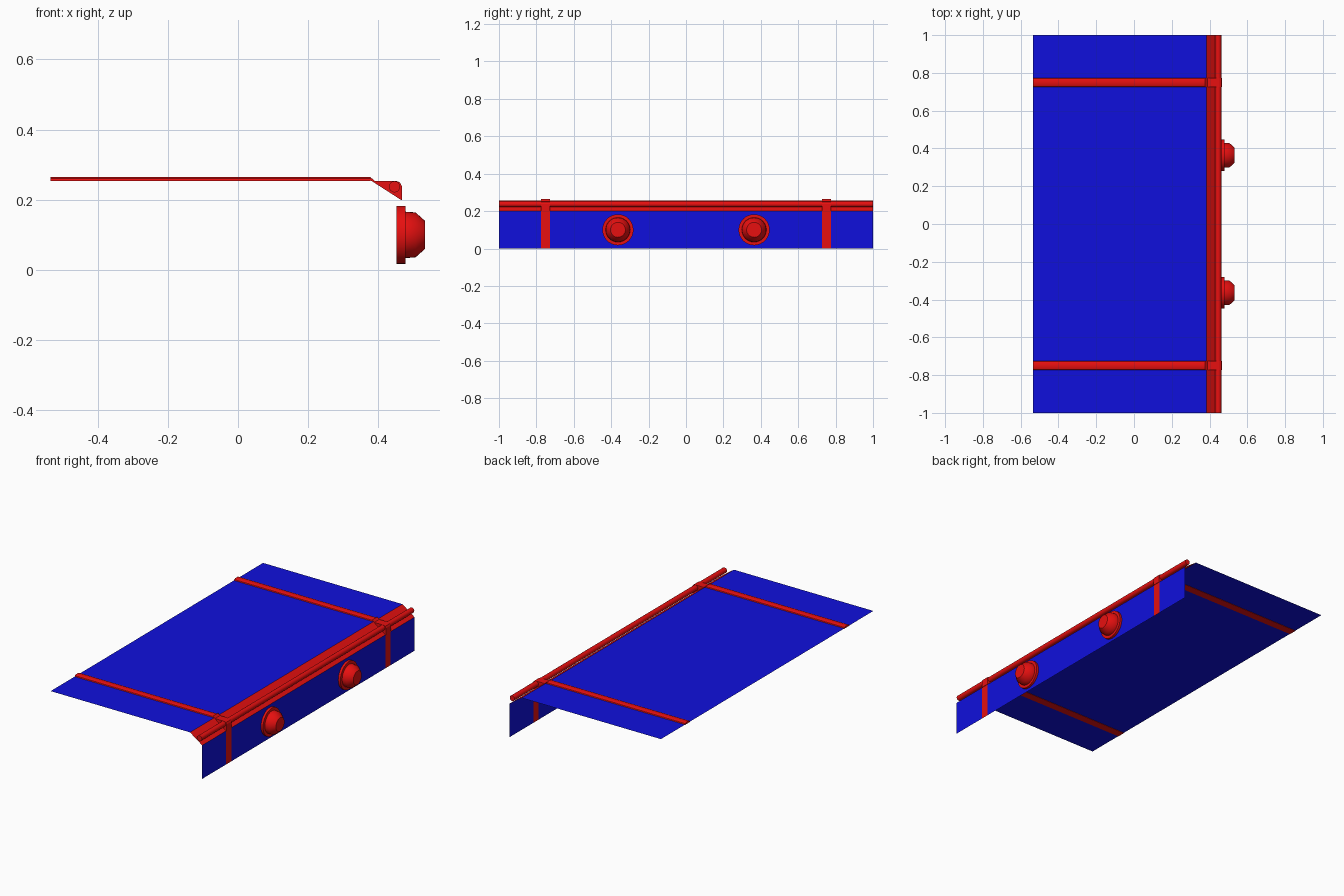
import bpy, bmesh
from math import cos, sin, pi
from mathutils import Matrix

if "Cube" in bpy.data.objects:
    bpy.data.objects.remove(bpy.data.objects["Cube"])


def material(name, color):
    m = bpy.data.materials.new(name)
    m.diffuse_color = color
    m.use_nodes = True
    m.node_tree.nodes["Principled BSDF"].inputs["Base Color"].default_value = m.diffuse_color
    return m


BLUE = material("blue_paint", (0.005, 0.005, 0.72, 1))
RED = material("red_paint", (0.8, 0.005, 0.005, 1))


def finish(name, bm, mat, smooth=False):
    bmesh.ops.recalc_face_normals(bm, faces=bm.faces)
    me = bpy.data.meshes.new(name)
    bm.to_mesh(me)
    bm.free()
    me.materials.append(mat)
    ob = bpy.data.objects.new(name, me)
    bpy.context.collection.objects.link(ob)
    if smooth:
        bpy.context.view_layer.objects.active = ob
        ob.select_set(True)
        bpy.ops.object.shade_smooth_by_angle(angle=0.7)
        ob.select_set(False)
    return ob


def sheet(name, corners, mat):
    bm = bmesh.new()
    bm.faces.new([bm.verts.new(c) for c in corners])
    return finish(name, bm, mat)


def extrude(name, section, offset, mat, smooth=False):
    """Closed 3D outline swept along an offset vector."""
    bm = bmesh.new()
    face = bm.faces.new([bm.verts.new(p) for p in section])
    geo = bmesh.ops.extrude_face_region(bm, geom=[face], use_keep_orig=True)["geom"]
    bmesh.ops.translate(bm, vec=offset, verts=[g for g in geo if isinstance(g, bmesh.types.BMVert)])
    return finish(name, bm, mat, smooth)


X0, X1, XF = -0.535, 0.384, 0.464     # rear edge, top edge, front panel
ZT, ZE = 0.256, 0.2                   # top panel height, front panel top
SY, HW = 0.75, 0.024                  # strap position and half width

# Blue panels, divided by the red straps
for i, (a, b) in enumerate([(-1, -SY - HW), (-SY + HW, SY - HW), (SY + HW, 1)]):
    sheet(f"top_panel_{i}", [(X0, a, ZT), (X1, a, ZT), (X1, b, ZT), (X0, b, ZT)], BLUE)
    sheet(f"front_panel_{i}", [(XF, a, 0), (XF, b, 0), (XF, b, ZE), (XF, a, ZE)], BLUE)

# Sloping edge trim with a round bead on it
sheet("edge_trim", [(X1, -1, ZT), (XF, -1, ZE), (XF, 1, ZE), (X1, 1, ZT)], RED)
bead = [(0.446 + 0.016 * cos(i * pi / 8), -1, 0.237 + 0.016 * sin(i * pi / 8)) for i in range(16)]
extrude("edge_bead", bead, (0, 2, 0), RED, True)

for side in (-1, 1):
    y = side * SY
    # Raised top strap, corner bracket and flat front strap
    arch = [(-HW, 0.254), (-0.021, 0.261), (-0.012, 0.265), (0.012, 0.265), (0.021, 0.261), (HW, 0.254)]
    extrude("top_strap", [(X0, y + u, z) for u, z in arch], (0.912, 0, 0), RED, True)
    corner = [(0.377, 0.265), (0.39, 0.2535), (0.452, 0.2535), (0.462, 0.249),
              (0.467, 0.239), (0.467, ZE), (0.464, ZE), (0.377, 0.256)]
    extrude("strap_corner", [(x, y - HW, z) for x, z in corner], (0, 2 * HW, 0), RED)
    sheet("front_strap", [(XF, y - HW, 0), (XF, y + HW, 0), (XF, y + HW, ZE), (XF, y - HW, ZE)], RED)

    # Lamp: round base plate and tapered cap, turned about the x axis
    bm = bmesh.new()
    profile = [(0.451, 0), (0.451, 0.083), (0.478, 0.083), (0.478, 0.066),
               (0.506, 0.064), (0.533, 0.04), (0.533, 0)]
    verts = [bm.verts.new((x, r, 0)) for x, r in profile]
    edges = [bm.edges.new(p) for p in zip(verts, verts[1:])]
    bmesh.ops.spin(bm, geom=verts + edges, cent=(0, 0, 0), axis=(1, 0, 0), angle=2 * pi, steps=32)
    bmesh.ops.remove_doubles(bm, verts=bm.verts, dist=1e-4)
    bmesh.ops.transform(bm, matrix=Matrix.Translation((0, side * 0.364, 0.1)), verts=bm.verts)
    finish("lamp", bm, RED, True)
